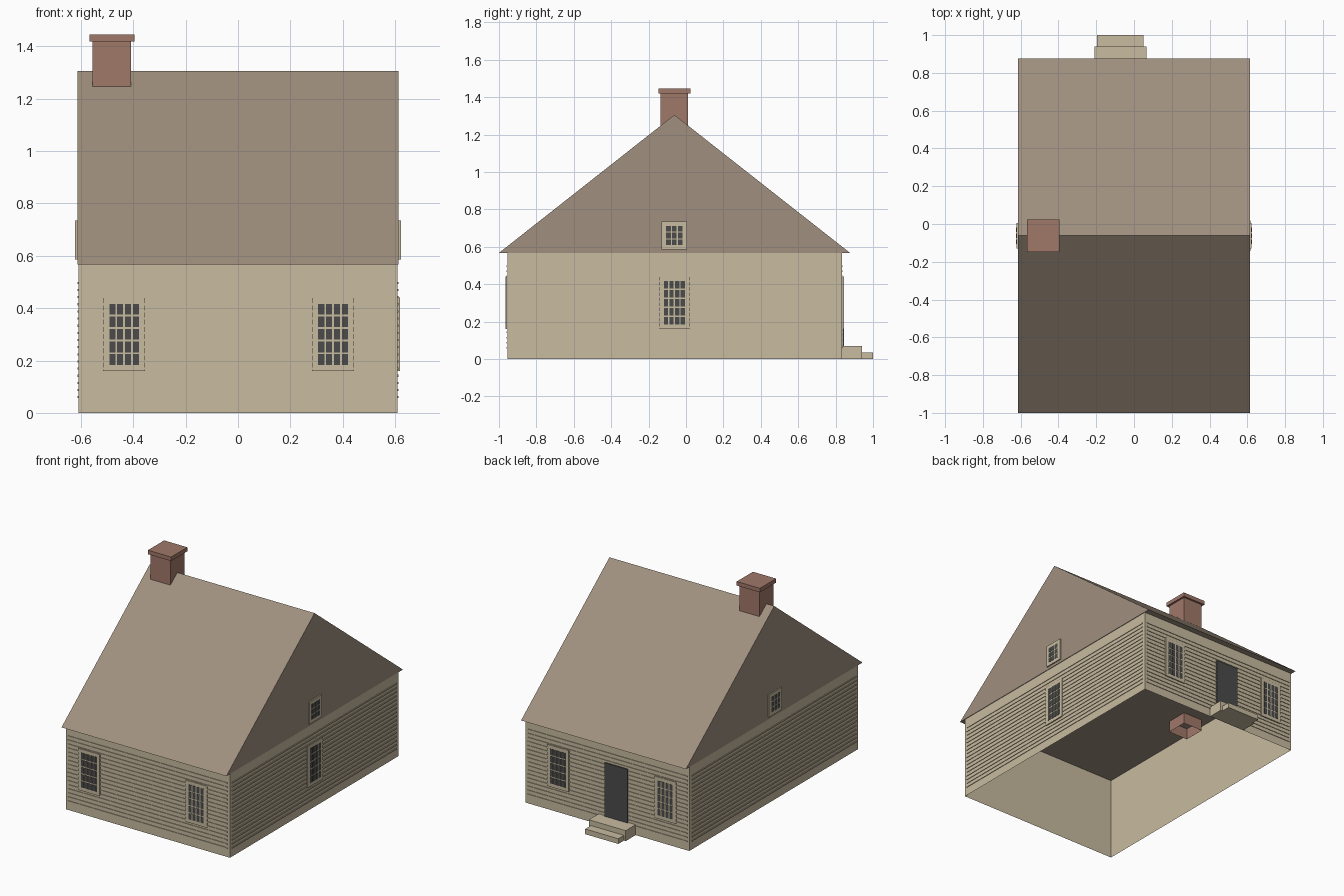
import bpy, bmesh

cube = bpy.data.objects.get("Cube")
if cube:
    bpy.data.objects.remove(cube, do_unlink=True)


def material(name, rgb):
    m = bpy.data.materials.new(name)
    m.use_nodes = True
    m.diffuse_color = (*rgb, 1)
    bsdf = next(n for n in m.node_tree.nodes if n.type == 'BSDF_PRINCIPLED')
    bsdf.inputs["Base Color"].default_value = (*rgb, 1)
    return m


CREAM = material("cream_paint", (0.578, 0.497, 0.352))
ROOF = material("brown_shingle", (0.35, 0.28, 0.212))
BRICK = material("red_brick", (0.352, 0.188, 0.141))
GLASS = material("dark_glass", (0.067, 0.071, 0.067))

# Main dimensions
WALL_X, FRONT, BACK, EAVE = 0.609, -0.955, 0.835, 0.567
ROOF_X, RIDGE_Y, RIDGE_Z = 0.613, -0.062, 1.305


def finish(name, bm, mat):
    bmesh.ops.recalc_face_normals(bm, faces=bm.faces)
    mesh = bpy.data.meshes.new(name)
    bm.to_mesh(mesh)
    bm.free()
    mesh.materials.append(mat)
    obj = bpy.data.objects.new(name, mesh)
    bpy.context.scene.collection.objects.link(obj)
    return obj


def boxes(name, mat, bounds, skip=()):
    """Boxes given as (low corner, high corner); skip drops 'top'/'bottom' faces."""
    bm = bmesh.new()
    for lo, hi in bounds:
        verts = bmesh.ops.create_cube(bm, size=1)["verts"]
        for v in verts:
            v.co = [h if c > 0 else l for c, l, h in zip(v.co, lo, hi)]
    bm.normal_update()
    drop = [f for f in bm.faces
            if ("top" in skip and f.normal.z > 0.9) or ("bottom" in skip and f.normal.z < -0.9)]
    bmesh.ops.delete(bm, geom=drop, context='FACES')
    return finish(name, bm, mat)


# Each side: the axis it faces, its direction and its surface position
SIDES = {
    "front": (1, -1, FRONT), "back": (1, 1, BACK),
    "left": (0, 1, WALL_X), "right": (0, -1, -WALL_X),
    "left_gable": (0, 1, ROOF_X), "right_gable": (0, -1, -ROOF_X),
}


def on_side(side, u0, u1, z0, z1, near, far):
    """Bounds of a plate lying on a side, from near to far outside its surface."""
    axis, sign, pos = SIDES[side]
    d0, d1 = sorted((pos + sign * near, pos + sign * far))
    if axis == 1:
        return (u0, d0, z0), (u1, d1, z1)
    return (d0, u0, z0), (d1, u1, z1)


# Wall shell, open underneath
boxes("walls", CREAM, [((-WALL_X, FRONT, 0), (WALL_X, BACK, EAVE))], skip=("top", "bottom"))

# Clapboard strips
for side in ("front", "back", "left", "right"):
    u0, u1 = (-0.595, 0.592) if SIDES[side][0] == 1 else (FRONT + 0.02, BACK - 0.025)
    rows = [0.06 + 0.0273 * i for i in range(17)]
    boxes(side + "_siding", CREAM,
          [on_side(side, u0, u1, z - 0.004, z + 0.004, 0.001, 0.005) for z in rows])

# Roof prism with gables and a flat ceiling
bm = bmesh.new()
profile = [(-1.0, EAVE), (0.877, EAVE), (RIDGE_Y, RIDGE_Z)]
gable = bm.faces.new([bm.verts.new((-ROOF_X, y, z)) for y, z in profile])
ext = bmesh.ops.extrude_face_region(bm, geom=[gable], use_keep_orig=True)["geom"]
bmesh.ops.translate(bm, vec=(2 * ROOF_X, 0, 0),
                    verts=[g for g in ext if isinstance(g, bmesh.types.BMVert)])
finish("roof", bm, ROOF)


def window(name, side, u, width, z0, z1, cols, rows, border=0.02):
    """Framed window with a grid of panes; u is its centre along the wall."""
    boxes(name + "_frame", CREAM,
          [on_side(side, u - width / 2, u + width / 2, z0, z1, 0.001, 0.009)])
    pw = (width - 2 * border) / cols
    ph = (z1 - z0 - 2 * border) / rows
    bar = 0.0035
    panes = []
    for c in range(cols):
        for r in range(rows):
            a = u - width / 2 + border + c * pw
            b = z0 + border + r * ph
            panes.append(on_side(side, a + bar, a + pw - bar, b + bar, b + ph - bar,
                                 0.008, 0.0105))
    boxes(name + "_panes", GLASS, panes)


# Windows
for side in ("front", "back"):
    window(side + "_window_right", side, -0.435, 0.16, 0.16, 0.44, 4, 5)
    window(side + "_window_left", side, 0.363, 0.16, 0.16, 0.44, 4, 5)
window("left_window", "left", RIDGE_Y, 0.16, 0.16, 0.44, 4, 5)
for side in ("left", "right"):
    window(side + "_gable_window", side + "_gable", RIDGE_Y, 0.136, 0.585, 0.735, 3, 3)

# Back door and its steps
boxes("back_door", GLASS, [on_side("back", -0.155, 0.015, 0.07, 0.43, 0.001, 0.009)])
boxes("upper_step", CREAM, [((-0.21, BACK, 0), (0.065, 0.94, 0.07))])
boxes("lower_step", CREAM, [((-0.197, 0.94, 0), (0.05, 1.0, 0.035))])

# Chimney stack passing through the ceiling, open below, with a cap
boxes("chimney_stack", BRICK, [((-0.555, -0.135, 0.49), (-0.408, 0.012, 1.42))],
      skip=("top", "bottom"))
boxes("chimney_cap", BRICK, [((-0.567, -0.147, 1.418), (-0.395, 0.025, 1.445))])
